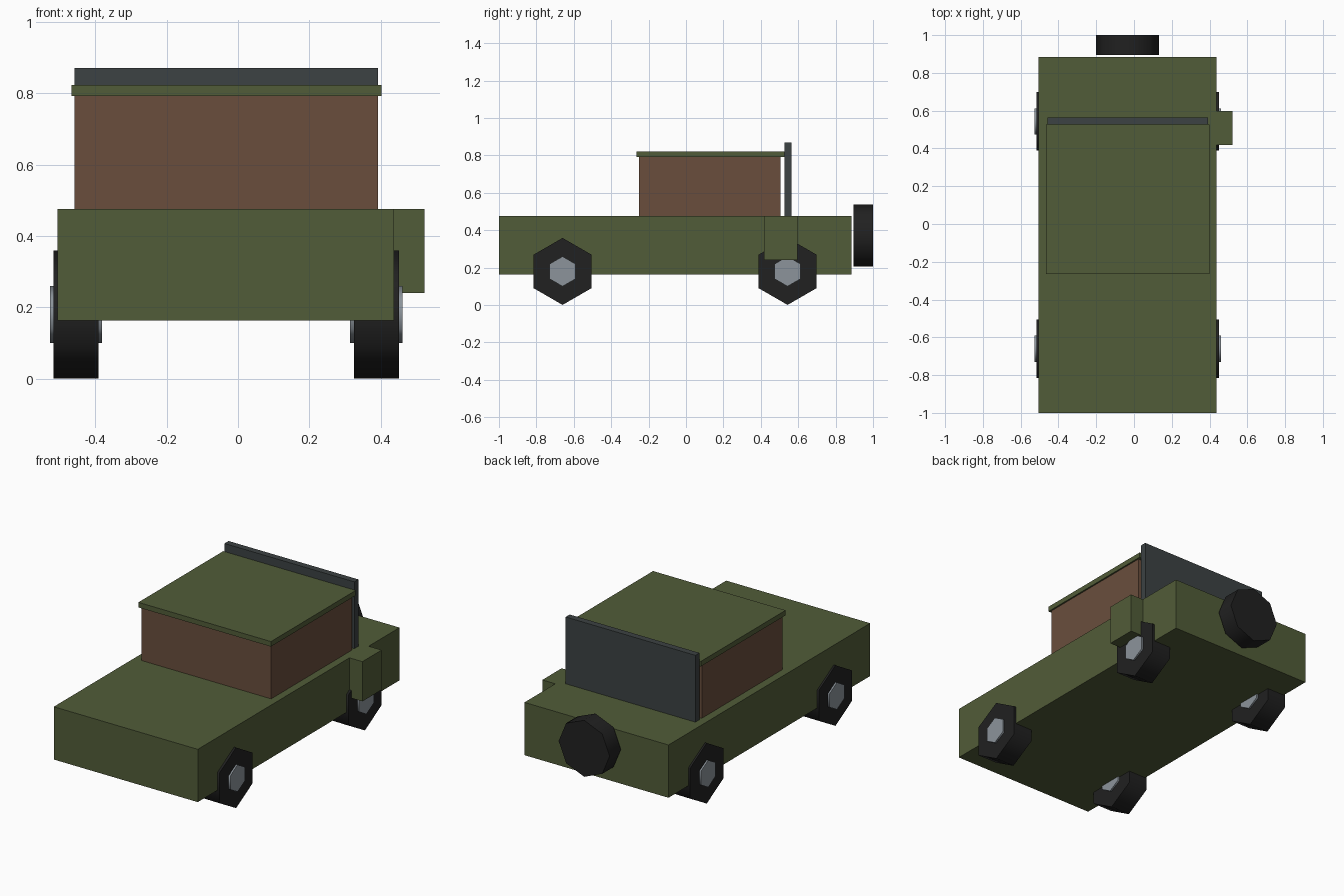
import bpy
import math

default = bpy.data.objects.get("Cube")
if default:
    bpy.data.objects.remove(default, do_unlink=True)


def material(name, rgb):
    mat = bpy.data.materials.new(name)
    mat.use_nodes = True
    color = (*rgb, 1)
    mat.diffuse_color = color
    mat.node_tree.nodes["Principled BSDF"].inputs["Base Color"].default_value = color
    return mat


green = material("olive green", (0.083, 0.107, 0.040))
brown = material("canvas brown", (0.144, 0.076, 0.046))
slate = material("slate glass", (0.045, 0.054, 0.056))
rubber = material("black rubber", (0.015, 0.015, 0.015))
steel = material("pale steel", (0.262, 0.296, 0.328))


def box(name, x, y, z, mat):
    """Box from its (low, high) range on each axis."""
    bpy.ops.mesh.primitive_cube_add(size=1, location=[sum(r) / 2 for r in (x, y, z)])
    obj = bpy.context.object
    obj.name = name
    obj.scale = [r[1] - r[0] for r in (x, y, z)]
    bpy.ops.object.transform_apply(location=False, rotation=False, scale=True)
    obj.data.materials.append(mat)
    return obj


def disc(name, sides, radius, depth, center, rotation, mat):
    """Low-sided cylinder with a soft rim and crisp flat caps."""
    bpy.ops.mesh.primitive_cylinder_add(vertices=sides, radius=radius, depth=depth,
                                        location=center, rotation=rotation)
    obj = bpy.context.object
    obj.name = name
    obj.data.materials.append(mat)
    bpy.ops.object.shade_smooth_by_angle(angle=math.radians(65))
    return obj


# Body and cab
box("body", (-0.505, 0.437), (-1.0, 0.885), (0.163, 0.475), green)
box("cab", (-0.457, 0.392), (-0.25, 0.505), (0.475, 0.792), brown)
box("roof", (-0.466, 0.401), (-0.265, 0.527), (0.792, 0.822), green)
box("windscreen", (-0.457, 0.392), (0.527, 0.565), (0.475, 0.87), slate)
box("side_box", (0.437, 0.522), (0.417, 0.597), (0.24, 0.475), green)

# Wheels, one corner of each hexagon pointing up
quarter = math.pi / 2
for side, x in (("right", -0.453), ("left", 0.387)):
    for end, y in (("front", -0.66), ("back", 0.543)):
        center = (x, y, 0.18)
        turn = (0, quarter, 0)
        disc(f"{end}_{side}_tire", 6, 0.179, 0.126, center, turn, rubber)
        disc(f"{end}_{side}_hub", 6, 0.08, 0.146, center, turn, steel)
        for part in ("tire", "hub"):
            obj = bpy.data.objects[f"{end}_{side}_{part}"]
            # Primitive starts on local Y, so spin a quarter turn about the axle
            obj.rotation_euler = (quarter, 0, quarter)

# Spare wheel on the back
disc("spare_tire", 8, 0.167, 0.105, (-0.034, 0.9475, 0.372), (quarter, 0, 0), rubber)
